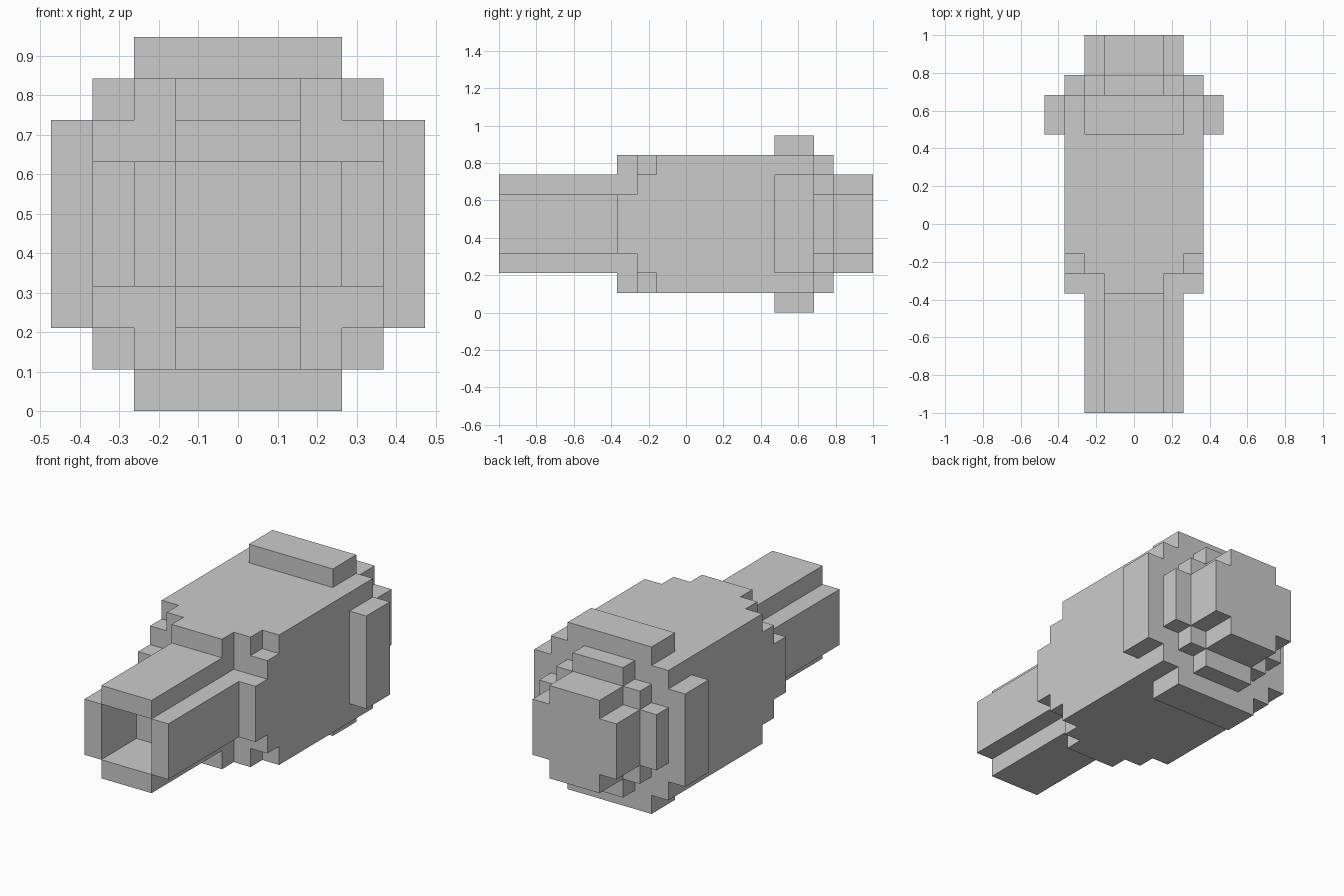
import bpy, bmesh

if "Cube" in bpy.data.objects:
    bpy.data.objects.remove(bpy.data.objects["Cube"])

U = 2 / 19      # size of one block
MID = 4.5       # height of the long axis, in blocks


def prism(name, corners, y0, y1, cx=0, cz=0):
    """Extrude a stepped, four-way symmetric outline along y.
    corners: outer (half width, half height) steps, widest first."""
    quad = []
    for i, (x, z) in enumerate(corners):
        if i:
            quad.append((x, corners[i - 1][1]))
        quad.append((x, z))
    loop = quad + [(-x, z) for x, z in reversed(quad)]
    loop += [(-x, -z) for x, z in quad] + [(x, -z) for x, z in reversed(quad)]
    bm = bmesh.new()
    face = bm.faces.new([bm.verts.new(((x + cx) * U, y0 * U, (z + cz + MID) * U))
                         for x, z in loop])
    ext = bmesh.ops.extrude_face_region(bm, geom=[face])
    moved = [v for v in ext["geom"] if isinstance(v, bmesh.types.BMVert)]
    bmesh.ops.translate(bm, verts=moved, vec=(0, (y1 - y0) * U, 0))
    bmesh.ops.recalc_face_normals(bm, faces=bm.faces)
    mesh = bpy.data.meshes.new(name)
    bm.to_mesh(mesh)
    bm.free()
    ob = bpy.data.objects.new(name, mesh)
    bpy.context.collection.objects.link(ob)
    return ob


# Main body with a front that steps in towards the barrel
prism("body", [(3.5, 3.5)], -1.5, 6.5)
prism("front_step", [(3.5, 2.5), (2.5, 3.5)], -2.5, -1.5)
prism("front_cross", [(3.5, 1.5), (1.5, 3.5)], -3.5, -2.5)

# Barrel: four walls around an opening, closed by an inner plug
for s, side in ((-1, "a"), (1, "b")):
    prism("barrel_side_wall_" + side, [(0.5, 1.5)], -9.5, -3.5, cx=2 * s)
    prism("barrel_flat_wall_" + side, [(1.5, 0.5)], -9.5, -3.5, cz=2 * s)
    # Raised pads around the rear of the body
    prism("side_pad_" + side, [(0.5, 2.5)], 4.5, 6.5, cx=4 * s)
    prism("flat_pad_" + side, [(2.5, 0.5)], 4.5, 6.5, cz=4 * s)
prism("barrel_plug", [(1.5, 1.5)], -6.5, -3.5)

# Rear collar and end cap
prism("rear_collar", [(3.5, 1.5), (2.5, 2.5), (1.5, 3.5)], 6.5, 7.5)
prism("end_cap", [(2.5, 1.5), (1.5, 2.5)], 7.5, 9.5)
